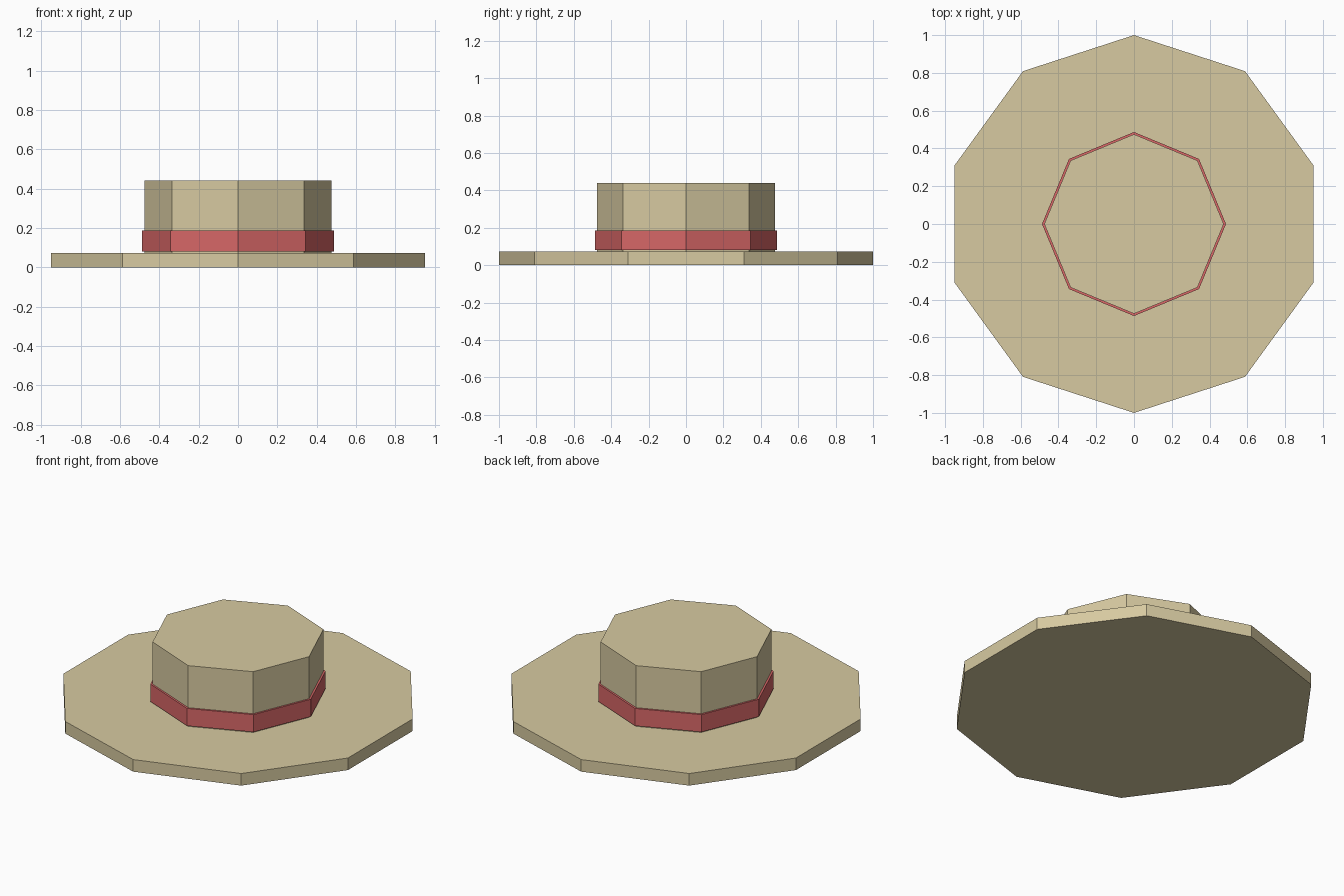
import bpy, bmesh, math

if "Cube" in bpy.data.objects:
    bpy.data.objects.remove(bpy.data.objects["Cube"])


def material(name, rgb):
    m = bpy.data.materials.new(name)
    m.diffuse_color = (*rgb, 1.0)
    m.use_nodes = True
    m.node_tree.nodes["Principled BSDF"].inputs["Base Color"].default_value = m.diffuse_color
    return m


straw = material("straw", (0.68, 0.59, 0.355))
red = material("red_ribbon", (0.68, 0.135, 0.135))


def prism(name, sides, radius, z0, z1, mat):
    """Closed flat-sided prism with one corner pointing to +y."""
    bm = bmesh.new()
    ring = []
    for i in range(sides):
        a = math.pi / 2 + 2 * math.pi * i / sides
        ring.append(bm.verts.new((radius * math.cos(a), radius * math.sin(a), z0)))
    base = bm.faces.new(ring)
    top = bmesh.ops.extrude_face_region(bm, geom=[base], use_keep_orig=True)
    for v in top["geom"]:
        if isinstance(v, bmesh.types.BMVert):
            v.co.z = z1
    bmesh.ops.recalc_face_normals(bm, faces=bm.faces)
    me = bpy.data.meshes.new(name)
    bm.to_mesh(me)
    bm.free()
    me.materials.append(mat)
    ob = bpy.data.objects.new(name, me)
    bpy.context.collection.objects.link(ob)
    return ob


# Wide brim, crown and ribbon band
prism("brim", 10, 1.0, 0.0, 0.073, straw)
prism("crown", 8, 0.475, 0.073, 0.44, straw)
prism("ribbon_band", 8, 0.487, 0.081, 0.186, red)
